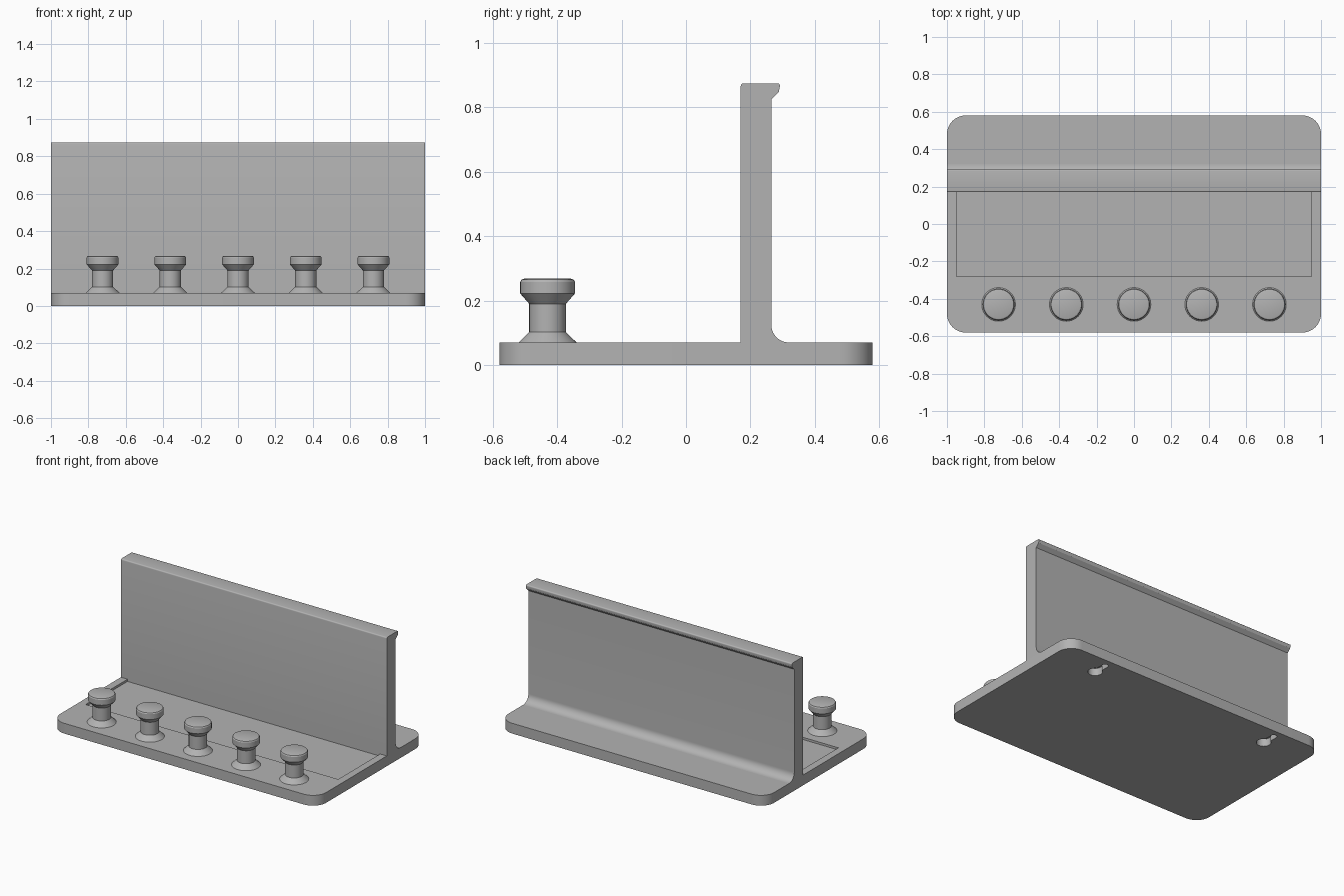
import bpy, bmesh
from math import sin, cos, radians, pi
from mathutils import Matrix, Vector

cube = bpy.data.objects.get("Cube")
if cube:
    bpy.data.objects.remove(cube, do_unlink=True)

grey = bpy.data.materials.new("plain_grey")
grey.use_nodes = True
colour = (0.45, 0.45, 0.45, 1)
grey.diffuse_color = colour
grey.node_tree.nodes["Principled BSDF"].inputs["Base Color"].default_value = colour

BASE_TOP = 0.07


def arc(cx, cy, r, start, end, steps=10):
    """Points on a circular arc, angles in degrees."""
    angles = [radians(start + (end - start) * i / steps) for i in range(steps + 1)]
    return [(cx + r * cos(a), cy + r * sin(a)) for a in angles]


def make_object(name, bm):
    bmesh.ops.recalc_face_normals(bm, faces=bm.faces)
    mesh = bpy.data.meshes.new(name)
    bm.to_mesh(mesh)
    bm.free()
    mesh.materials.append(grey)
    obj = bpy.data.objects.new(name, mesh)
    bpy.context.collection.objects.link(obj)
    return obj


def extrude(name, outline, place, direction):
    """Solid swept from a 2D outline; place maps each point to 3D."""
    bm = bmesh.new()
    face = bm.faces.new([bm.verts.new(place(u, v)) for u, v in outline])
    swept = bmesh.ops.extrude_face_region(bm, geom=[face])["geom"]
    verts = [g for g in swept if isinstance(g, bmesh.types.BMVert)]
    bmesh.ops.translate(bm, verts=verts, vec=Vector(direction))
    return make_object(name, bm)


def activate(obj):
    bpy.ops.object.select_all(action="DESELECT")
    obj.select_set(True)
    bpy.context.view_layer.objects.active = obj


def smooth(obj):
    activate(obj)
    bpy.ops.object.shade_smooth_by_angle(angle=radians(25))


def cut(target, cutter):
    mod = target.modifiers.new("cut", "BOOLEAN")
    mod.operation = "DIFFERENCE"
    mod.solver = "EXACT"
    mod.object = cutter
    activate(target)
    bpy.ops.object.modifier_apply(modifier=mod.name)
    bpy.data.objects.remove(cutter, do_unlink=True)


# Base plate with rounded corners
outline = []
for sx, sy, start in ((1, 1, 0), (-1, 1, 90), (-1, -1, 180), (1, -1, 270)):
    outline += arc(sx * 0.9, sy * 0.48, 0.1, start, start + 90)
base = extrude("base_plate", outline, lambda u, v: (u, v, 0), (0, 0, BASE_TOP))

# Shallow tray recess in front of the upright panel
recess = [(-0.95, -0.28), (0.95, -0.28), (0.95, 0.17), (-0.95, 0.17)]
cut(base, extrude("recess_cutter", recess,
                  lambda u, v: (u, v, BASE_TOP - 0.015), (0, 0, 0.1)))

# Keyhole hanging slots in the underside
for side in (-1, 1):
    keyhole = arc(side * 0.67, 0.43, 0.045, 116, 424, 24)
    keyhole += arc(side * 0.67, 0.525, 0.02, 0, 180)
    cut(base, extrude("keyhole_cutter", keyhole,
                      lambda u, v: (u, v, -0.05), (0, 0, 0.1)))
smooth(base)

# Upright panel: filleted foot at the back and a hooked lip on top
profile = [(0.17, BASE_TOP)]
profile += arc(0.32, 0.125, 0.055, 270, 180)
profile += [(0.265, 0.825), (0.288, 0.848)]
profile += arc(0.284, 0.867, 0.008, 0, 90, 4)
profile += arc(0.178, 0.867, 0.008, 90, 180, 4)
panel = extrude("upright_panel", profile, lambda u, v: (-1, u, v), (2, 0, 0))
smooth(panel)

# Row of turned pegs along the front
peg_profile = [(0, 0.07), (0.09, 0.07), (0.057, 0.102), (0.057, 0.19),
               (0.085, 0.222), (0.085, 0.258), (0.081, 0.265),
               (0.073, 0.268), (0, 0.268)]
for i in range(5):
    bm = bmesh.new()
    verts = [bm.verts.new((r, 0, z)) for r, z in peg_profile]
    edges = [bm.edges.new(pair) for pair in zip(verts, verts[1:])]
    bmesh.ops.spin(bm, geom=verts + edges, cent=(0, 0, 0), axis=(0, 0, 1),
                   angle=2 * pi, steps=40)
    bmesh.ops.remove_doubles(bm, verts=bm.verts, dist=0.0005)
    bmesh.ops.transform(bm, verts=bm.verts,
                        matrix=Matrix.Translation(((i - 2) * 0.362, -0.43, 0)))
    smooth(make_object(f"peg_{i + 1}", bm))
